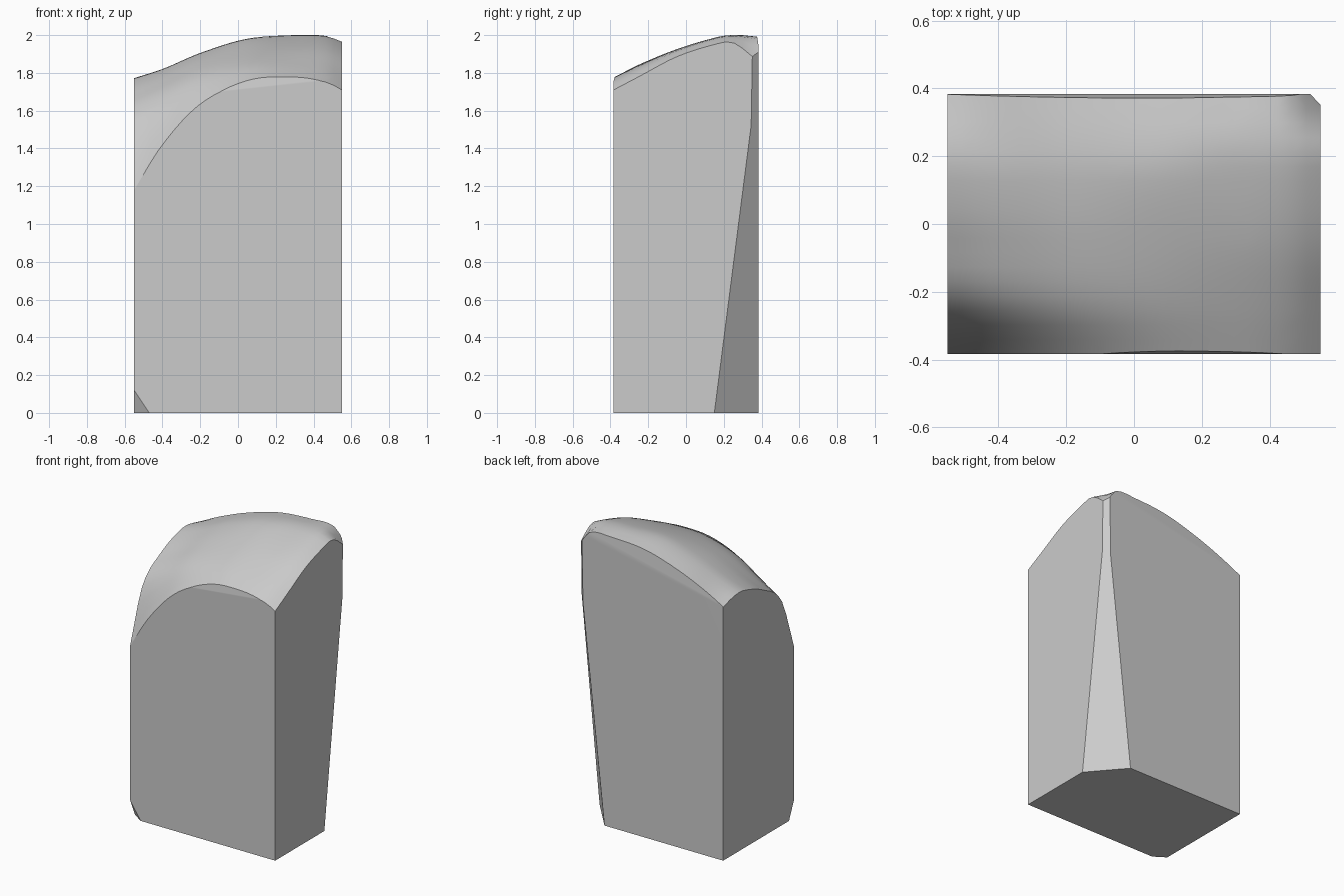
import bpy
import bmesh
import math
from mathutils import Vector

cube = bpy.data.objects.get("Cube")
if cube:
    bpy.data.objects.remove(cube, do_unlink=True)

W, D = 0.55, 0.383   # half width and half depth

# Crown profiles: heights along x, one row for each depth
XS = [-W, -0.4, -0.2, 0.05, 0.3, 0.47, W]
CROWN = {
    -D:    [1.18, 1.42, 1.635, 1.755, 1.775, 1.75, 1.71],
    -0.25: [1.54, 1.645, 1.765, 1.835, 1.84, 1.82, 1.78],
    -0.05: [1.69, 1.755, 1.85, 1.915, 1.925, 1.915, 1.885],
    0.15:  [1.765, 1.815, 1.9, 1.975, 1.985, 1.98, 1.95],
    0.25:  [1.77, 1.82, 1.905, 1.98, 2.0, 1.995, 1.96],
    D:     [1.74, 1.815, 1.895, 1.965, 1.985, 1.975, 1.86],
}


def smooth_curve(ts, vs, t):
    """Cubic curve through the points (ts, vs)."""
    n = len(ts)
    i = max(k for k in range(n - 1) if k == 0 or ts[k] <= t)

    def slope(k):
        a, b = max(k - 1, 0), min(k + 1, n - 1)
        return (vs[b] - vs[a]) / (ts[b] - ts[a])

    h = ts[i + 1] - ts[i]
    u = (t - ts[i]) / h
    rise = vs[i + 1] - vs[i]
    m, k = slope(i) * h, slope(i + 1) * h
    return vs[i] + u * (m + u * (3 * rise - 2 * m - k + u * (m + k - 2 * rise)))


def crown_height(x, y):
    rows = [smooth_curve(XS, row, x) for row in CROWN.values()]
    return min(smooth_curve(list(CROWN), rows, y), 2.0)


def chop(bm, a, b, c):
    """Cut the stone by the plane through three points, keeping the middle."""
    a, b, c = Vector(a), Vector(b), Vector(c)
    normal = (b - a).cross(c - a).normalized()
    if normal.dot(Vector((0, 0, 1)) - a) > 0:
        normal.negate()
    bmesh.ops.bisect_plane(bm, geom=bm.verts[:] + bm.edges[:] + bm.faces[:],
                           dist=1e-5, plane_co=a, plane_no=normal, clear_outer=True)
    rim = [e for e in bm.edges if e.is_boundary]
    if rim:
        bmesh.ops.edgeloop_fill(bm, edges=rim)


# Domed crown
bm = bmesh.new()
bmesh.ops.create_grid(bm, x_segments=26, y_segments=18, size=1)
for v in bm.verts:
    x, y = v.co.x * W, v.co.y * D
    v.co = (x, y, crown_height(x, y))

# Walls, then the flat base
rim = [e for e in bm.edges if e.is_boundary]
walls = bmesh.ops.extrude_edge_only(bm, edges=rim)["geom"]
for v in walls:
    if isinstance(v, bmesh.types.BMVert):
        v.co.z = -0.1
chop(bm, (0, 0, 0), (1, 0, 0), (0, 1, 0))

# Tapering cut on the back corner, and its narrow upper end
chop(bm, (W, 0.15, 0), (0.35, D, 0), (W, D, 1.82))
chop(bm, (W, 0.345, 1.53), (W, 0.352, 1.95), (0.52, D, 1.9))
# Chip at the bottom front corner
chop(bm, (-0.47, -D, 0), (-W, -D, 0.12), (-W, -0.33, 0))
# Thin flakes along the back and front rims
chop(bm, (0.45, D, 1.94), (-W, D, 1.735), (-0.05, 0.37, 1.955))
chop(bm, (-0.09, -D, 1.7), (0.43, -D, 1.755), (0.1, -0.373, 1.78))

bmesh.ops.dissolve_limit(bm, angle_limit=0.005, verts=bm.verts[:], edges=bm.edges[:])
bmesh.ops.recalc_face_normals(bm, faces=bm.faces[:])
mesh = bpy.data.meshes.new("stone_block")
bm.to_mesh(mesh)
bm.free()

stone = bpy.data.objects.new("stone_block", mesh)
bpy.context.collection.objects.link(stone)

# Plain grey stone
grey = bpy.data.materials.new("stone_grey")
grey.use_nodes = True
colour = (0.6, 0.6, 0.6, 1)
grey.diffuse_color = colour
grey.node_tree.nodes["Principled BSDF"].inputs["Base Color"].default_value = colour
mesh.materials.append(grey)

# Smooth crown with crisp edges and flat walls
bpy.ops.object.select_all(action="DESELECT")
stone.select_set(True)
bpy.context.view_layer.objects.active = stone
bpy.ops.object.shade_smooth_by_angle(angle=math.radians(30))
weighted = stone.modifiers.new("flat_walls", "WEIGHTED_NORMAL")
weighted.keep_sharp = True
